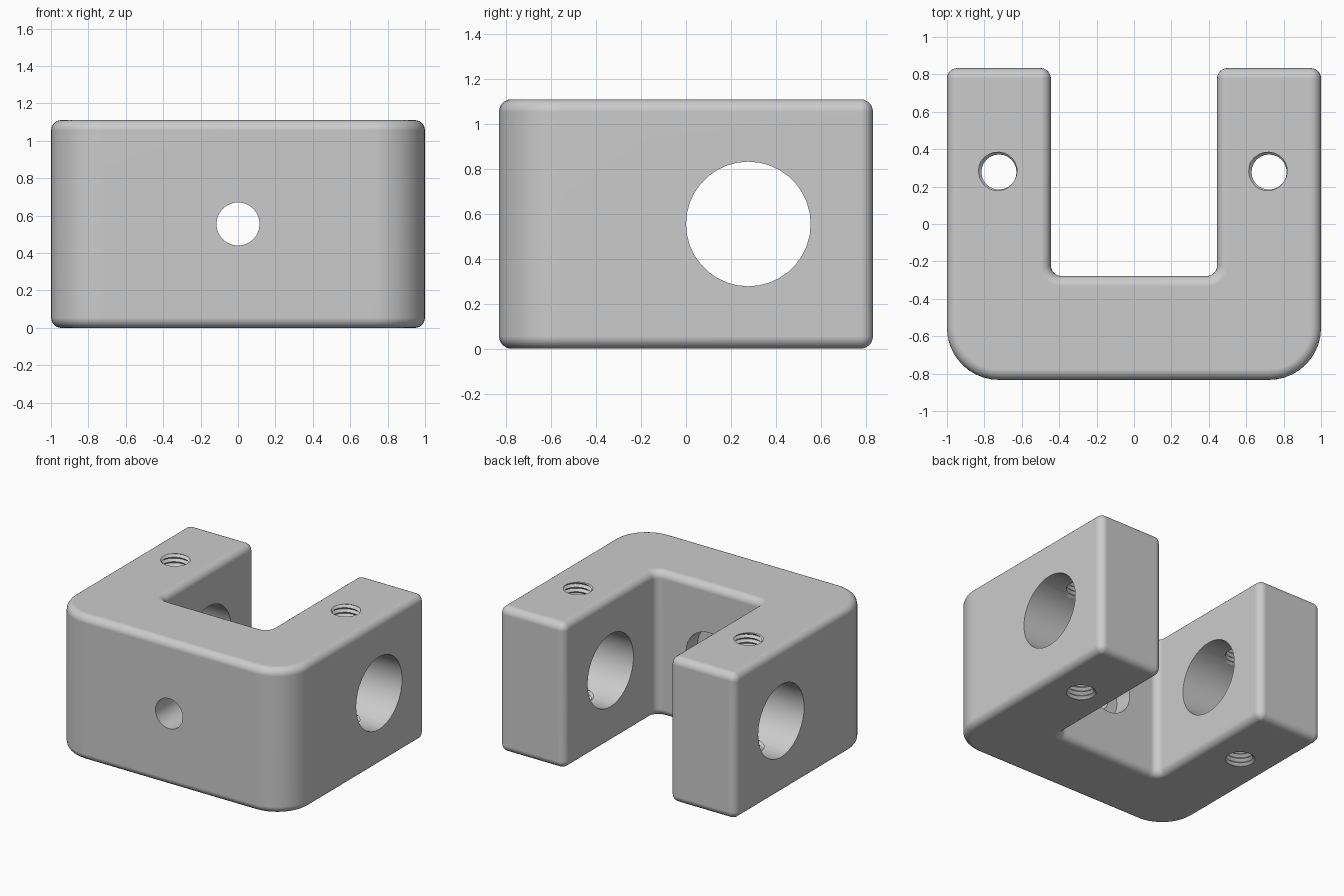
import bpy, bmesh, math
from mathutils import Matrix, Vector

if "Cube" in bpy.data.objects:
    bpy.data.objects.remove(bpy.data.objects["Cube"])

U = 1 / 36          # the part is laid out in millimetres, 72 mm wide
H = 40 * U          # height
F = 2 * U           # edge fillet radius


def finish(bm, name):
    bmesh.ops.recalc_face_normals(bm, faces=bm.faces[:])
    me = bpy.data.meshes.new(name)
    bm.to_mesh(me)
    bm.free()
    ob = bpy.data.objects.new(name, me)
    bpy.context.collection.objects.link(ob)
    return ob


def cylinder(name, center, radius, length, axis, sides):
    bm = bmesh.new()
    rot = Matrix.Rotation(math.pi / 2, 4, axis)
    bmesh.ops.create_cone(bm, cap_ends=True, segments=sides, radius1=radius,
                          radius2=radius, depth=length,
                          matrix=Matrix.Translation(center) @ rot)
    return finish(bm, name)


# U-shaped outline: arc centre x, y, radius, start angle, convex (1) or concave (-1)
CORNERS = [(-26, -20, 10, 180, 1), (26, -20, 10, 270, 1),
           (34, 28, 2, 0, 1), (18, 28, 2, 90, 1),
           (14, -8, 2, 360, -1), (-14, -8, 2, 270, -1),
           (-18, 28, 2, 0, 1), (-34, 28, 2, 90, 1)]


def outline(inset, z, steps=10):
    pts = []
    for cx, cy, r, start, side in CORNERS:
        rad = max(r * U - side * inset, 0)
        for k in range(steps + 1):
            a = math.radians(start + side * 90 * k / steps)
            pts.append((cx * U + rad * math.cos(a), cy * U + rad * math.sin(a), z))
    return pts


# Clevis body: outline lofted upward with rounded top and bottom edges
bm = bmesh.new()
arc = [math.radians(15 * k) for k in range(7)]
levels = [(F * (1 - math.sin(a)), F * (1 - math.cos(a))) for a in arc]
levels += [(d, H - z) for d, z in reversed(levels)]
rings = [[bm.verts.new(p) for p in outline(d, z)] for d, z in levels]
for lo, hi in zip(rings, rings[1:]):
    for i in range(len(lo)):
        j = (i + 1) % len(lo)
        bm.faces.new((lo[i], lo[j], hi[j], hi[i]))
bm.faces.new(rings[0][::-1])
bm.faces.new(rings[-1])
bmesh.ops.remove_doubles(bm, verts=bm.verts[:], dist=1e-5)
body = finish(bm, "clevis_body")


# Helical cutter for a threaded hole
def thread(name, x, y, r_min=3.38 * U, r_max=4.05 * U, pitch=1.25 * U, n=24, turns=36):
    z0 = H - pitch / 2 - pitch * 150 / 360 - 34 * pitch
    bm = bmesh.new()

    def helix(r, lift):
        return [bm.verts.new((x + r * math.cos(2 * math.pi * i / n),
                              y + r * math.sin(2 * math.pi * i / n),
                              z0 + lift + pitch * i / n)) for i in range(n * turns + 1)]
    a, b = helix(r_min, 0), helix(r_max, pitch / 2)
    for i in range(n * turns):
        bm.faces.new((a[i], a[i + 1], b[i + 1], b[i]))
        if i + n + 1 < len(a):
            bm.faces.new((b[i], b[i + 1], a[i + n + 1], a[i + n]))
    # close both ends with fans
    rim = [e for e in bm.edges if e.is_boundary]
    for sign in (-1, 1):
        tip = bm.verts.new((x, y, H / 2 + sign * (H / 2 + 0.2)))
        for e in rim:
            if (e.verts[0].co.z - H / 2) * sign > 0:
                bm.faces.new((e.verts[0], e.verts[1], tip))
    return finish(bm, name)


# Holes: cross pin, shank with counterbore on the inner wall, two threaded holes
cutters = [
    cylinder("pin_hole_cutter", Vector((0, 10 * U, H / 2)), 10 * U, 2.4, 'Y', 36),
    cylinder("shank_hole_cutter", Vector((0, -20 * U, H / 2)), 4.15 * U, 1.0, 'X', 32),
    cylinder("counterbore_cutter", Vector((0, -10 * U, H / 2)), 7 * U, 10 * U, 'X', 32),
    thread("left_thread_cutter", -26 * U, 10 * U),
    thread("right_thread_cutter", 26 * U, 10 * U),
]
for c in cutters:
    mod = body.modifiers.new(c.name, 'BOOLEAN')
    mod.operation = 'DIFFERENCE'
    mod.solver = 'EXACT'
    mod.object = c
bpy.context.view_layer.update()
cut = bpy.data.meshes.new_from_object(
    body.evaluated_get(bpy.context.evaluated_depsgraph_get()))
body.modifiers.clear()
body.data = cut
for c in cutters:
    bpy.data.objects.remove(c)

# Finish: one grey, smooth fillets and bores with crisp edges
grey = bpy.data.materials.new("plain_grey")
grey.diffuse_color = (0.6, 0.6, 0.6, 1)
grey.use_nodes = True
grey.node_tree.nodes["Principled BSDF"].inputs["Base Color"].default_value = grey.diffuse_color
cut.materials.clear()
cut.materials.append(grey)
bpy.context.view_layer.objects.active = body
body.select_set(True)
bpy.ops.object.shade_smooth_by_angle(angle=math.radians(30))
wn = body.modifiers.new("flat_face_normals", 'WEIGHTED_NORMAL')
wn.keep_sharp = True
